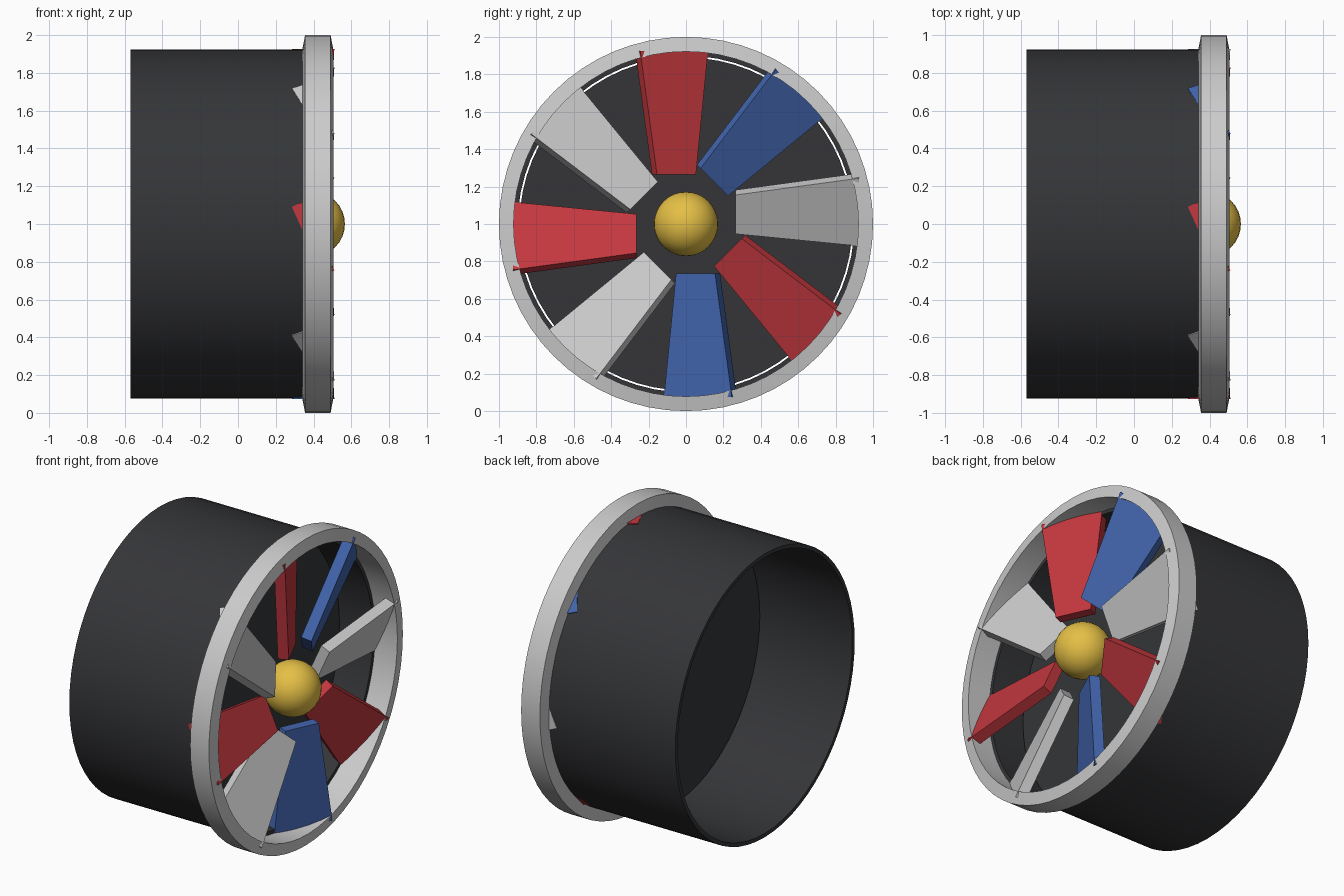
import bpy, bmesh, math
from mathutils import Matrix

if "Cube" in bpy.data.objects:
    bpy.data.objects.remove(bpy.data.objects["Cube"])

CENTRE = Matrix.Translation((0, 0, 1))


def material(name, color):
    m = bpy.data.materials.new(name)
    m.diffuse_color = (*color, 1)
    m.use_nodes = True
    m.node_tree.nodes["Principled BSDF"].inputs["Base Color"].default_value = m.diffuse_color
    return m


def finish(bm, name, mat=None, smooth=True):
    bmesh.ops.recalc_face_normals(bm, faces=bm.faces)
    me = bpy.data.meshes.new(name)
    bm.to_mesh(me)
    bm.free()
    ob = bpy.data.objects.new(name, me)
    bpy.context.collection.objects.link(ob)
    ob.matrix_world = CENTRE
    if mat:
        me.materials.append(mat)
    if smooth:
        bpy.ops.object.select_all(action='DESELECT')
        ob.select_set(True)
        bpy.context.view_layer.objects.active = ob
        bpy.ops.object.shade_smooth_by_angle(angle=math.radians(30))
    return ob


def lathe(name, profile, mat=None, n=64):
    """Revolve a closed (x, radius) profile about the x axis."""
    bm = bmesh.new()
    rings = []
    for i in range(n):
        a = 2 * math.pi * i / n
        rings.append([bm.verts.new((x, r * math.cos(a), r * math.sin(a))) for x, r in profile])
    k = len(profile)
    for i in range(n):
        p, q = rings[i], rings[(i + 1) % n]
        for j in range(k):
            bm.faces.new((p[j], p[(j + 1) % k], q[(j + 1) % k], q[j]))
    return finish(bm, name, mat)


dark = material("dark", (0.035, 0.036, 0.04))
red = material("red", (0.55, 0.04, 0.05))
blue = material("blue", (0.055, 0.13, 0.42))
gold = material("gold", (0.78, 0.52, 0.06))

# Open barrel and front rim
lathe("barrel", [(-0.57, 0.90), (-0.57, 0.925), (0.345, 0.925), (0.345, 0.90)], dark)
lathe("front_rim", [(0.34, 0.922), (0.355, 1.0), (0.49, 1.0), (0.505, 0.922)])

# Back plate inside the barrel, with a narrow gap around it
bm = bmesh.new()
bmesh.ops.create_cone(bm, cap_ends=True, segments=64, radius1=0.89, radius2=0.89, depth=0.02,
                      matrix=Matrix.Translation((0.1, 0, 0)) @ Matrix.Rotation(math.pi / 2, 4, 'Y'))
finish(bm, "back_plate", dark)

# Hub ball
bm = bmesh.new()
bmesh.ops.create_uvsphere(bm, u_segments=32, v_segments=16, radius=0.172,
                          matrix=Matrix.Translation((0.394, 0, 0)))
finish(bm, "hub", gold)

# Pitched, tapered blades: (x, y) cross-sections at the root and tip
ROOT = [(0.475, -0.155), (0.38, 0.053), (0.32, 0.026), (0.415, -0.182)]
TIP = [(0.51, -0.245), (0.345, 0.118), (0.285, 0.091), (0.45, -0.272)]
COLORS = [red, blue, None, red, blue, None, red, None]  # clockwise from the top
for i, mat in enumerate(COLORS):
    bm = bmesh.new()
    lo = [bm.verts.new((x, y, 0.265)) for x, y in ROOT]
    hi = [bm.verts.new((x, y, 0.926)) for x, y in TIP]
    bm.faces.new(lo)
    bm.faces.new(hi)
    for j in range(4):
        k = (j + 1) % 4
        bm.faces.new((lo[j], lo[k], hi[k], hi[j]))
    bm.transform(Matrix.Rotation(-i * math.pi / 4, 4, 'X'))
    finish(bm, f"blade_{i + 1}", mat, smooth=False)
